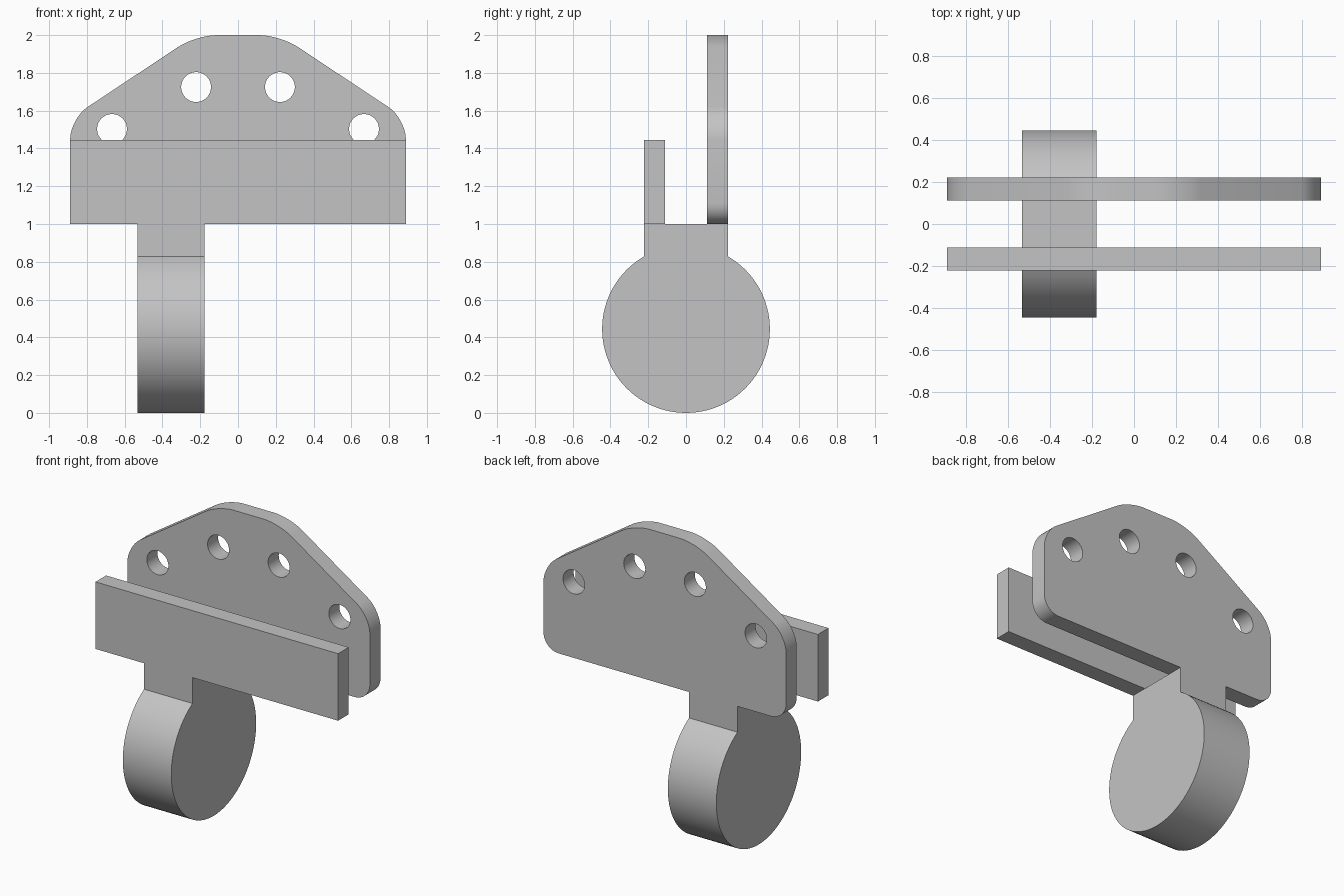
import bpy, bmesh
from math import sin, cos, pi, radians
from mathutils import Vector, Matrix

if "Cube" in bpy.data.objects:
    bpy.data.objects.remove(bpy.data.objects["Cube"], do_unlink=True)

grey = bpy.data.materials.new("plain grey")
grey.use_nodes = True
grey.diffuse_color = (0.55, 0.55, 0.55, 1)
grey.node_tree.nodes["Principled BSDF"].inputs["Base Color"].default_value = grey.diffuse_color


def prism(name, points, offset, round_radius=0):
    """Extrude a closed outline by the offset vector, optionally rounding its corners."""
    bm = bmesh.new()
    face = bm.faces.new([bm.verts.new(p) for p in points])
    ext = bmesh.ops.extrude_face_region(bm, geom=[face], use_keep_orig=True)
    moved = [v for v in ext["geom"] if isinstance(v, bmesh.types.BMVert)]
    bmesh.ops.translate(bm, verts=moved, vec=offset)
    bmesh.ops.recalc_face_normals(bm, faces=bm.faces)
    if round_radius:
        axis = Vector(offset).normalized()
        corners = [e for e in bm.edges
                   if abs((e.verts[0].co - e.verts[1].co).normalized().dot(axis)) > 0.99]
        bmesh.ops.bevel(bm, geom=corners, offset=round_radius, offset_type='OFFSET',
                        segments=8, profile=0.5, affect='EDGES')
    mesh = bpy.data.meshes.new(name)
    bm.to_mesh(mesh)
    bm.free()
    mesh.materials.append(grey)
    obj = bpy.data.objects.new(name, mesh)
    bpy.context.collection.objects.link(obj)
    return obj


def smooth(obj):
    bpy.ops.object.select_all(action='DESELECT')
    obj.select_set(True)
    bpy.context.view_layer.objects.active = obj
    bpy.ops.object.shade_smooth_by_angle(angle=radians(25))


HALF, INNER, THICK, BASE = 0.889, 0.111, 0.111, 1.0

# Front plate: plain rectangular bar
prism("front_plate", [(-HALF, -INNER, BASE), (HALF, -INNER, BASE),
                      (HALF, -INNER, 1.444), (-HALF, -INNER, 1.444)], (0, -THICK, 0))

# Back plate: tapered outline with rounded corners
half_outline = [(HALF, BASE), (HALF, 1.558), (0.222, 2.0)]
outline = half_outline + [(-x, z) for x, z in reversed(half_outline)]
back = prism("back_plate", [(x, INNER, z) for x, z in outline], (0, THICK, 0), 0.111)

# Bolt holes through the back plate
bm = bmesh.new()
for x, z in [(0.222, 1.725), (0.667, 1.503)]:
    for side in (-1, 1):
        place = Matrix.Translation((side * x, INNER + THICK / 2, z)) @ Matrix.Rotation(pi / 2, 4, 'X')
        bmesh.ops.create_cone(bm, cap_ends=True, segments=48, radius1=0.079, radius2=0.079,
                              depth=0.4, matrix=place)
mesh = bpy.data.meshes.new("hole_cutter")
bm.to_mesh(mesh)
bm.free()
mesh.materials.append(grey)
cutter = bpy.data.objects.new("hole_cutter", mesh)
bpy.context.collection.objects.link(cutter)
cut = back.modifiers.new("holes", 'BOOLEAN')
cut.operation, cut.object, cut.solver = 'DIFFERENCE', cutter, 'EXACT'
bpy.context.view_layer.objects.active = back
bpy.ops.object.modifier_apply(modifier=cut.name)
bpy.data.objects.remove(cutter, do_unlink=True)
smooth(back)

# Round hub with a neck that carries both plates
R, NECK, STEPS = 0.444, INNER + THICK, 80
profile = [(-NECK, BASE), (NECK, BASE)]
for i in range(STEPS + 1):
    a = radians(30 + 300 * i / STEPS)
    profile.append((R * sin(a), R + R * cos(a)))
hub = prism("hub_and_neck", [(-0.533, y, z) for y, z in profile], (0.355, 0, 0))
smooth(hub)
